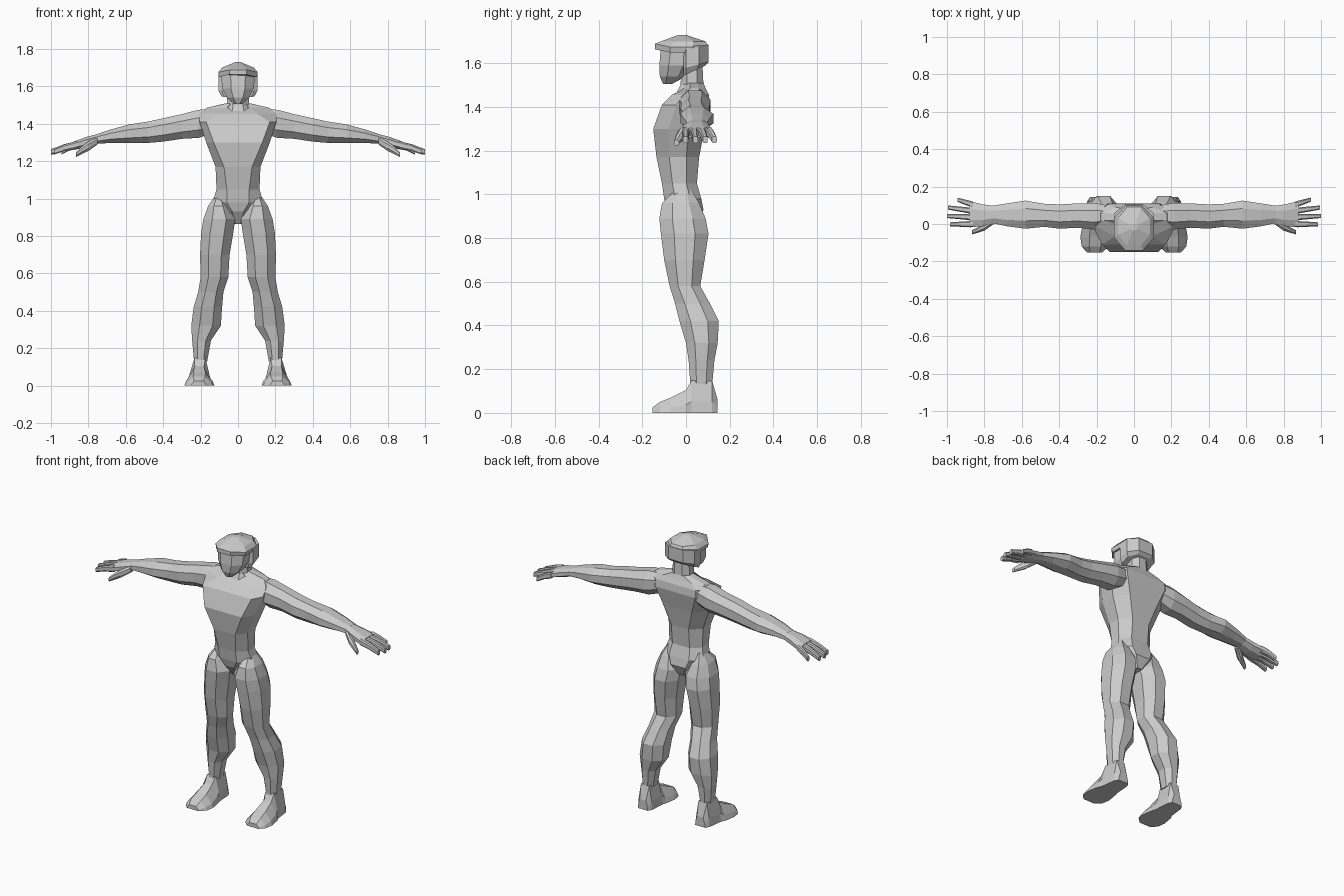
import bpy, bmesh

grey = bpy.data.materials.new("light grey")
grey.diffuse_color = (0.6, 0.6, 0.6, 1)


def loft(name, rings, mirror=False):
    """Skin a list of equal-length point rings, closing both ends."""
    bm = bmesh.new()
    rows = [[bm.verts.new(p) for p in r] for r in rings]
    n = len(rows[0])
    for a, b in zip(rows, rows[1:]):
        for i in range(n):
            j = (i + 1) % n
            bm.faces.new((a[i], a[j], b[j], b[i]))
    bm.faces.new(rows[0][::-1])
    bm.faces.new(rows[-1])
    bmesh.ops.recalc_face_normals(bm, faces=bm.faces[:])
    me = bpy.data.meshes.new(name)
    bm.to_mesh(me)
    bm.free()
    me.materials.append(grey)
    ob = bpy.data.objects.new(name, me)
    bpy.context.collection.objects.link(ob)
    if mirror:
        ob.modifiers.new("mirror", 'MIRROR')
    return ob


def oct2(a0, a1, b0, b1, c=0.28):
    """Eight-sided cross-section inside a rectangle."""
    uv = [(c, 0), (1 - c, 0), (1, c), (1, 1 - c), (1 - c, 1), (c, 1), (0, 1 - c), (0, c)]
    return [(a0 + (a1 - a0) * u, b0 + (b1 - b0) * v) for u, v in uv]


def stack(z, x0, x1, y0, y1, c=0.28):
    return [(x, y, z) for x, y in oct2(x0, x1, y0, y1, c)]


def along_x(x, y0, y1, z0, z1, c=0.28):
    return [(x, y, z) for y, z in oct2(y0, y1, z0, z1, c)]


def body_ring(z, w, yf, yb, wf, wb):
    """Symmetric torso section: front width wf, side width w, back width wb."""
    d = yb - yf
    half = [(wf, yf), (w, yf + 0.3 * d), (w, yf + 0.7 * d), (wb, yb)]
    return [(x, y, z) for x, y in half] + [(-x, y, z) for x, y in half[::-1]]


# Torso: pelvis, waist, broad chest, sloping shoulders
loft("torso", [body_ring(*r) for r in [
    (0.865, 0.025, -0.04, 0.05, 0.015, 0.015),
    (0.93, 0.09, -0.085, 0.08, 0.03, 0.05),
    (0.98, 0.135, -0.10, 0.07, 0.06, 0.07),
    (1.05, 0.115, -0.11, 0.05, 0.06, 0.06),
    (1.17, 0.12, -0.135, 0.06, 0.075, 0.06),
    (1.30, 0.17, -0.15, 0.085, 0.13, 0.10),
    (1.41, 0.205, -0.11, 0.11, 0.17, 0.14),
    (1.455, 0.205, -0.065, 0.105, 0.10, 0.14),
    (1.485, 0.17, -0.01, 0.09, 0.06, 0.10),
    (1.51, 0.065, -0.01, 0.08, 0.04, 0.045)]])

# Neck
loft("neck", [stack(*r) for r in [
    (1.44, -0.08, 0.08, -0.055, 0.09),
    (1.50, -0.06, 0.06, -0.025, 0.08),
    (1.60, -0.055, 0.055, -0.02, 0.075)]])

# Face tapering to the chin
loft("face", [stack(*r) for r in [
    (1.505, -0.022, 0.022, -0.105, -0.065),
    (1.54, -0.06, 0.06, -0.12, 0.0),
    (1.59, -0.085, 0.085, -0.122, 0.03),
    (1.67, -0.09, 0.09, -0.115, 0.05)]])

# Helmet crown with a brim sloping forward
crown = loft("helmet_crown", [stack(*r) for r in [
    (1.65, -0.10, 0.10, -0.142, 0.10),
    (1.675, -0.106, 0.106, -0.142, 0.103),
    (1.70, -0.085, 0.085, -0.115, 0.09),
    (1.73, -0.015, 0.015, -0.035, 0.0)]])
for v in crown.data.vertices:
    if v.co.z < 1.68 and v.co.y < -0.1:
        v.co.z += 0.014

# Helmet back and ear guards
guard = [(0.085, -0.012), (0.105, 0.0), (0.103, 0.06), (0.05, 0.103)]


def guard_ring(z, s, tilt):
    pts = guard + [(-x, y) for x, y in guard[::-1]]
    return [(x * s, y * s, z + tilt * y) for x, y in pts]


loft("helmet_back", [guard_ring(1.548, 0.85, 0.4),
                     guard_ring(1.58, 1.0, 0.25), guard_ring(1.675, 1.0, 0.1)])

# Legs: hip, thigh, knee, calf, ankle
loft("leg", [stack(*r) for r in [
    (1.02, 0.085, 0.12, -0.05, 0.025),
    (0.96, 0.05, 0.16, -0.11, 0.06),
    (0.89, 0.015, 0.185, -0.122, 0.09),
    (0.82, 0.025, 0.197, -0.115, 0.103),
    (0.70, 0.045, 0.203, -0.10, 0.085),
    (0.58, 0.052, 0.20, -0.075, 0.065),
    (0.50, 0.078, 0.213, -0.05, 0.11),
    (0.42, 0.085, 0.237, -0.03, 0.15),
    (0.32, 0.092, 0.25, 0.0, 0.145),
    (0.24, 0.145, 0.245, 0.012, 0.13),
    (0.13, 0.165, 0.235, 0.02, 0.12)]], True)


# Feet: flat sole, raised instep, rounded heel
def foot_ring(y, x0, x1, z0, h, t):
    w = (x1 - x0) * t
    k = z0 + 0.35 * (h - z0)
    return [(x0, y, z0), (x1, y, z0), (x1 - 0.2 * w, y, k),
            (x1 - w, y, h), (x0 + w, y, h), (x0 + 0.2 * w, y, k)]


loft("foot", [foot_ring(*r) for r in [
    (-0.153, 0.17, 0.25, 0.0, 0.025, 0.2),
    (-0.12, 0.135, 0.28, 0.0, 0.05, 0.28),
    (-0.07, 0.126, 0.287, 0.0, 0.07, 0.3),
    (0.0, 0.138, 0.275, 0.0, 0.105, 0.32),
    (0.025, 0.145, 0.262, 0.0, 0.148, 0.25),
    (0.12, 0.152, 0.25, 0.0, 0.145, 0.2),
    (0.145, 0.165, 0.235, 0.0, 0.06, 0.2)]], True)

# Arms: shoulder, upper arm, elbow, forearm, wrist
loft("arm", [along_x(*r) for r in [
    (0.14, -0.01, 0.10, 1.35, 1.478),
    (0.21, -0.03, 0.112, 1.325, 1.475),
    (0.30, -0.02, 0.11, 1.32, 1.452),
    (0.40, -0.025, 0.105, 1.305, 1.43),
    (0.48, -0.015, 0.108, 1.298, 1.412),
    (0.58, -0.025, 0.125, 1.297, 1.397),
    (0.68, -0.012, 0.11, 1.298, 1.37),
    (0.76, 0.005, 0.097, 1.293, 1.343)]], True)

# Palm
loft("palm", [along_x(*r) for r in [
    (0.75, 0.005, 0.097, 1.293, 1.345),
    (0.81, -0.012, 0.105, 1.275, 1.33),
    (0.88, -0.018, 0.122, 1.26, 1.305)]], True)

# Fingers: knuckle y, tip y, tip x
for i, (ya, yb, xt) in enumerate([(0.0, -0.002, 0.985), (0.036, 0.043, 1.0),
                                  (0.07, 0.088, 0.995), (0.103, 0.13, 0.945)]):
    ym, xm = (ya + yb) / 2, (0.86 + xt) / 2
    loft(f"finger_{i + 1}", [
        along_x(0.86, ya - 0.017, ya + 0.017, 1.268, 1.308, 0.2),
        along_x(xm, ym - 0.014, ym + 0.014, 1.256, 1.291, 0.2),
        along_x(xt, yb - 0.011, yb + 0.011, 1.235, 1.265, 0.2)], True)

# Thumb
loft("thumb", [along_x(*r) for r in [
    (0.75, 0.0, 0.04, 1.29, 1.33),
    (0.80, -0.036, 0.01, 1.255, 1.305),
    (0.835, -0.047, -0.017, 1.238, 1.28),
    (0.865, -0.055, -0.033, 1.223, 1.25)]], True)
